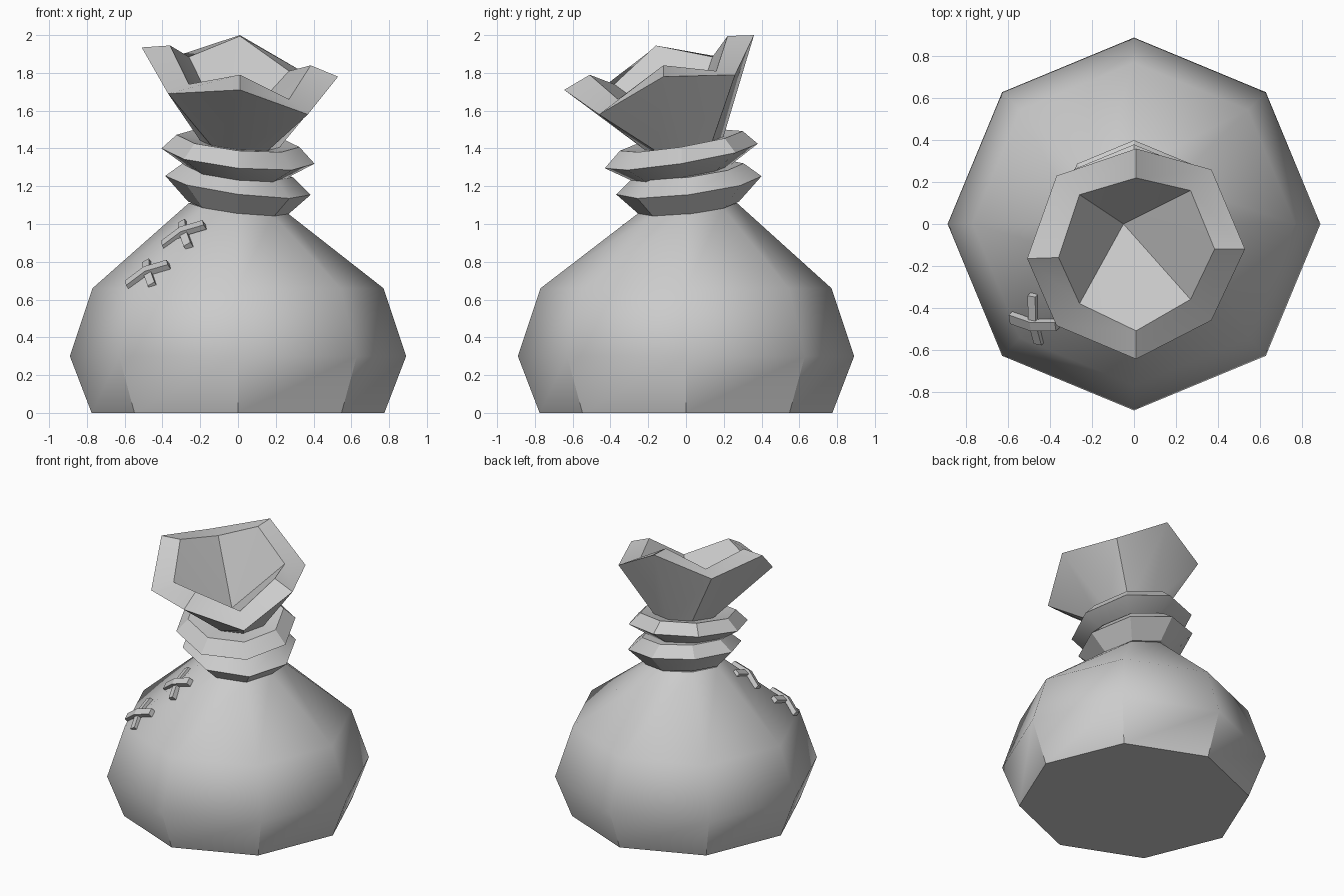
import bpy, bmesh
from math import cos, sin, pi, radians
from mathutils import Vector

if "Cube" in bpy.data.objects:
    bpy.data.objects.remove(bpy.data.objects["Cube"])

N = 8


def ring(r, z, cx=0, cy=0, sx=0, sy=0):
    """Octagon of radius r, tilted by the slopes sx and sy."""
    pts = [(r * cos(2 * pi * i / N), r * sin(2 * pi * i / N)) for i in range(N)]
    return [(x + cx, y + cy, z + sx * x + sy * y) for x, y in pts]


def bridge(bm, a, b):
    n = len(a)
    for i in range(n):
        j = (i + 1) % n
        bm.faces.new((a[i], a[j], b[j], b[i]))


def finish(bm, name, angle=30):
    bmesh.ops.recalc_face_normals(bm, faces=bm.faces)
    me = bpy.data.meshes.new(name)
    bm.to_mesh(me)
    bm.free()
    ob = bpy.data.objects.new(name, me)
    bpy.context.collection.objects.link(ob)
    if angle:
        bpy.ops.object.select_all(action='DESELECT')
        ob.select_set(True)
        bpy.context.view_layer.objects.active = ob
        bpy.ops.object.shade_smooth_by_angle(angle=radians(angle))
    return ob


def loft(bm, rings, closed=False):
    vs = [[bm.verts.new(p) for p in r] for r in rings]
    for a, b in zip(vs, vs[1:]):
        bridge(bm, a, b)
    if closed:
        bridge(bm, vs[-1], vs[0])
    return vs


# Sack body: smooth, with creased seams on the lowest band
bm = bmesh.new()
vs = loft(bm, [ring(.775, 0), ring(.89, .3), ring(.77, .66),
               ring(.26, 1.085, 0, .01, -.1, .1)])
bm.faces.new(vs[0])
bm.faces.new(vs[-1])
for f in bm.faces:
    f.smooth = True
for e in bm.edges:
    a, b = sorted(v.co.z for v in e.verts)
    if a < .01 or a > 1:
        e.smooth = False
finish(bm, "sack_body", angle=0)

# Two tilted folds of cord round the neck
def neck_fold(name, profile, cy, sx, sy):
    bm = bmesh.new()
    loft(bm, [ring(r, z, 0, cy, sx, sy) for r, z in profile], closed=True)
    finish(bm, name)


neck_fold("lower_neck_fold",
          [(.17, 1.07), (.265, 1.085), (.385, 1.205), (.29, 1.285), (.17, 1.285)],
          .015, -.13, .125)
neck_fold("upper_neck_fold",
          [(.17, 1.26), (.26, 1.27), (.405, 1.36), (.325, 1.44), (.17, 1.42)],
          -.025, -.1, .16)

# Open mouth: flaring outside, thick wavy rim, hollow closing to a point
outer = [(.53, -.12, 1.78), (.37, .26, 1.79), (.01, .36, 2.0), (-.37, .23, 1.875),
         (-.51, -.165, 1.935), (-.37, -.485, 1.69), (.01, -.645, 1.71), (.37, -.46, 1.58)]
inner = [(.385, -.12, 1.84), (.27, .16, 1.81), (.01, .22, 1.995), (-.26, .14, 1.885),
         (-.36, -.16, 1.945), (-.26, -.38, 1.74), (.01, -.51, 1.79), (.27, -.36, 1.66)]
bm = bmesh.new()
vs = loft(bm, [ring(.2, 1.41, .01, -.01, -.08, .12), outer, inner])
tip = bm.verts.new((-.05, 0, 1.46))
for i in range(N):
    bm.faces.new((vs[2][i], vs[2][(i + 1) % N], tip))
bm.faces.new(vs[0])
finish(bm, "sack_mouth")


# Crossed stitches bent over the front-left seam
def strip(name, path, offset, width=.05, thick=.022):
    out = Vector((-.5, -.5, .72)).normalized()
    pts = [Vector(p) + Vector(offset) for p in path]
    side = (pts[-1] - pts[0]).cross(out).normalized() * width / 2
    bm = bmesh.new()
    vs = loft(bm, [[p - side - out * thick, p + side - out * thick,
                    p + side + out * thick * .5, p - side + out * thick * .5] for p in pts])
    bm.faces.new(vs[0])
    bm.faces.new(vs[-1])
    finish(bm, name, angle=0)


long_path = [(-.59, -.45, .68), (-.49, -.485, .755), (-.37, -.485, .79)]
short_path = [(-.485, -.34, .80), (-.482, -.47, .75), (-.455, -.57, .675)]
for label, off in (("lower", (0, 0, 0)), ("upper", (.19, .175, .21))):
    strip(label + "_stitch_long", long_path, off)
    strip(label + "_stitch_short", short_path, off, width=.042)
